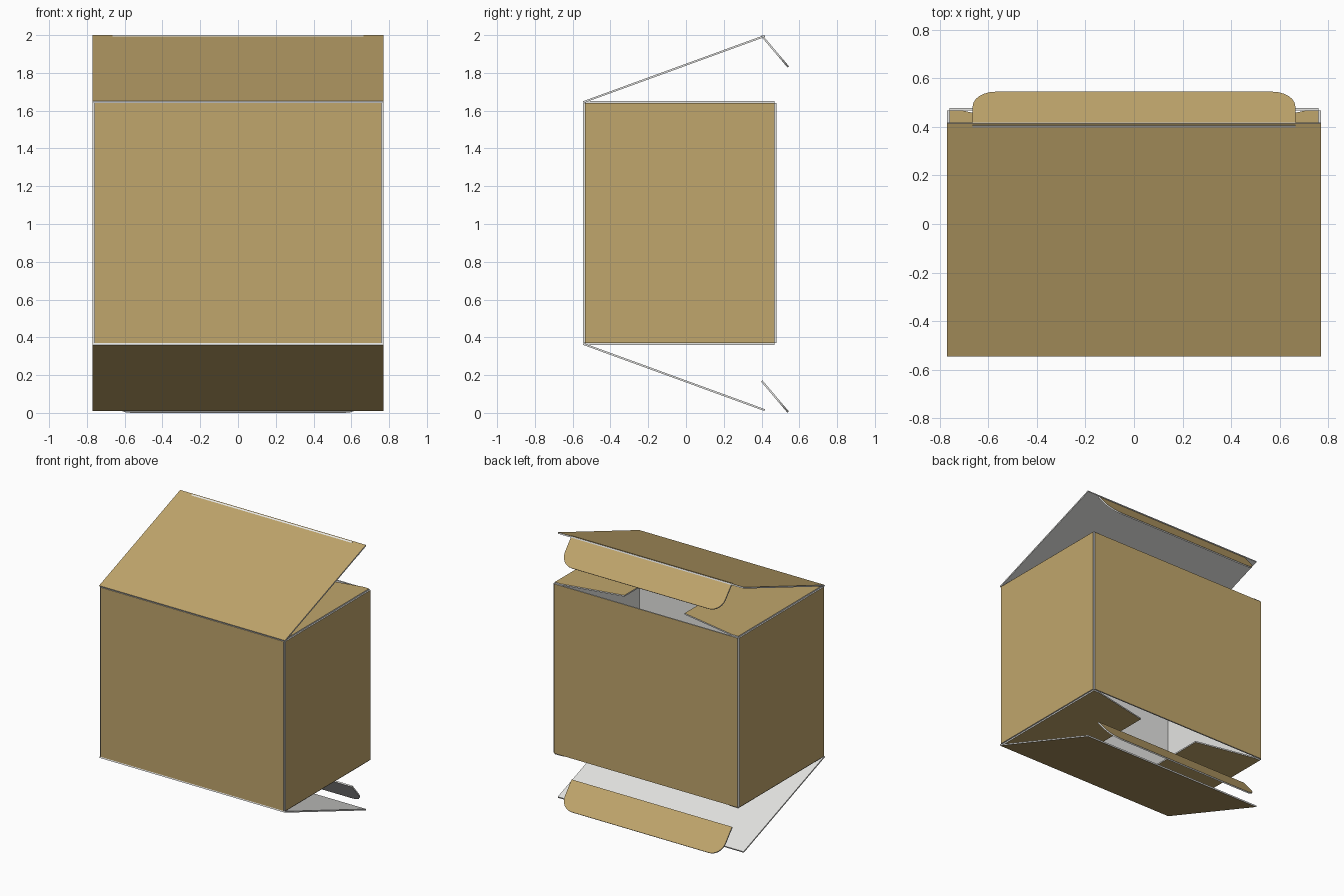
import bpy, bmesh, math
from mathutils import Vector

if "Cube" in bpy.data.objects:
    bpy.data.objects.remove(bpy.data.objects["Cube"])

def material(name, rgb):
    m = bpy.data.materials.new(name)
    m.diffuse_color = (*rgb, 1)
    m.use_nodes = True
    m.node_tree.nodes["Principled BSDF"].inputs["Base Color"].default_value = m.diffuse_color
    return m

KRAFT = material("kraft outside", (0.53, 0.38, 0.15))
WHITE = material("white inside", (0.78, 0.78, 0.76))
T = 0.01  # card thickness

def sheet(name, corners, outward):
    """Card sheet: kraft outer face, white edges and inner face."""
    n = Vector(outward).normalized()
    bm = bmesh.new()
    outer = [bm.verts.new(c) for c in corners]
    inner = [bm.verts.new(Vector(c) - n * T) for c in corners]
    face = bm.faces.new(outer)
    back = bm.faces.new(inner[::-1])
    back.material_index = 1
    k = len(corners)
    for i in range(k):
        j = (i + 1) % k
        bm.faces.new((outer[j], outer[i], inner[i], inner[j])).material_index = 1
    bmesh.ops.recalc_face_normals(bm, faces=bm.faces[:])
    me = bpy.data.meshes.new(name)
    bm.to_mesh(me)
    bm.free()
    me.materials.append(KRAFT)
    me.materials.append(WHITE)
    ob = bpy.data.objects.new(name, me)
    bpy.context.collection.objects.link(ob)
    return ob

X, YF, YB, Z0, Z1 = 0.77, -0.545, 0.478, 0.36, 1.65

# Front and back panels
for name, y, d in (("front_panel", YF, -1), ("back_panel", YB, 1)):
    a = X - T
    sheet(name, [(-a, y, Z0 + T), (a, y, Z0 + T), (a, y, Z1 - T), (-a, y, Z1 - T)], (0, d, 0))

# Side panels
for name, s in (("left_panel", -1), ("right_panel", 1)):
    f, b = YF + T, YB - T
    sheet(name, [(s * X, f, Z0 + T), (s * X, b, Z0 + T), (s * X, b, Z1 - T), (s * X, f, Z1 - T)], (s, 0, 0))

# Tapered dust flaps over the top and bottom openings
for level, z, d in (("top", Z1, 1), ("bottom", Z0, -1)):
    for side, s in (("left", -1), ("right", 1)):
        pts = [(0.76, YF + T), (0.76, YB - T), (0.71, YB - T), (0.25, 0.373), (0.25, YF + T)]
        sheet(f"{level}_{side}_dust_flap", [(s * x, y, z) for x, y in pts], (0, 0, d))

# Large lids hinged on the front edge
for name, z, ze, d in (("top_lid", Z1, 2.0, 1), ("bottom_lid", Z0, 0.01, -1)):
    y = 0.415
    sheet(name, [(-X, YF, z), (X, YF, z), (X, y, ze), (-X, y, ze)],
          (0, -(ze - z) * d, (y - YF) * d))

# Tuck flaps with rounded free corners, both sloping the same way
def tuck_flap(name, root_z):
    down = Vector((0, 0.14, -0.165))
    length = down.length
    down.normalize()
    w, r = 0.665, 0.095
    right = [(w - r + r * math.cos(t), length - r + r * math.sin(t))
             for t in (i * math.pi / 12 for i in range(7))]
    outline = [(w, 0)] + right + [(-x, v) for x, v in reversed(right)] + [(-w, 0)]
    root = Vector((0, 0.405, root_z))
    sheet(name, [root + Vector((x, 0, 0)) + down * v for x, v in outline], (0, 0.165, 0.14))

tuck_flap("top_tuck_flap", 2.0)
tuck_flap("bottom_tuck_flap", 0.172)
